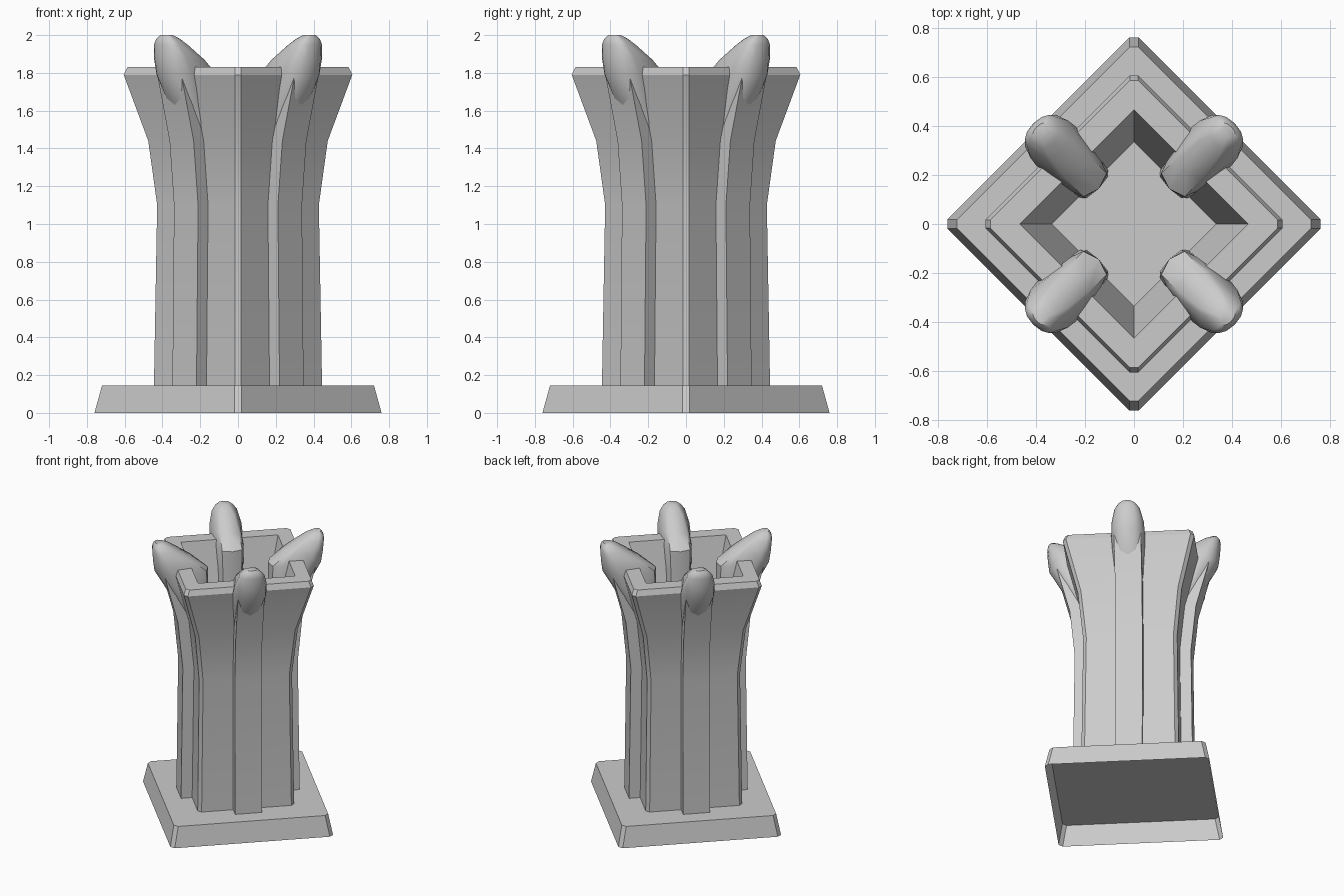
import bpy, bmesh, math
from mathutils import Matrix

cube = bpy.data.objects.get("Cube")
if cube:
    bpy.data.objects.remove(cube)

stone = bpy.data.materials.new("grey_stone")
stone.use_nodes = True
COLOUR = (0.6, 0.6, 0.6, 1)
stone.diffuse_color = COLOUR
stone.node_tree.nodes["Principled BSDF"].inputs["Base Color"].default_value = COLOUR


def loft(name, rings, turn=0.0, bottom=False, smooth=30):
    """Skin a stack of equal-length point rings, closed on top."""
    bm = bmesh.new()
    loops = [[bm.verts.new(p) for p in ring] for ring in rings]
    n = len(loops[0])
    for a, b in zip(loops, loops[1:]):
        for i in range(n):
            j = (i + 1) % n
            bm.faces.new((a[i], a[j], b[j], b[i]))
    if bottom:
        bm.faces.new(loops[0][::-1])
    bm.faces.new(loops[-1])
    bmesh.ops.remove_doubles(bm, verts=bm.verts, dist=0.0005)
    bmesh.ops.recalc_face_normals(bm, faces=bm.faces)
    bm.transform(Matrix.Rotation(turn, 4, "Z"))
    mesh = bpy.data.meshes.new(name)
    bm.to_mesh(mesh)
    bm.free()
    mesh.materials.append(stone)
    obj = bpy.data.objects.new(name, mesh)
    bpy.context.collection.objects.link(obj)
    bpy.ops.object.select_all(action="DESELECT")
    obj.select_set(True)
    bpy.context.view_layer.objects.active = obj
    bpy.ops.object.shade_smooth_by_angle(angle=math.radians(smooth))


def diamond(c, z, b):
    """Diamond with corners at distance c, each cut flat to half-width b."""
    return [(c, -b, z), (c, b, z), (b, c, z), (-b, c, z),
            (-c, b, z), (-c, -b, z), (-b, -c, z), (b, -c, z)]


# Plinth, open underneath
loft("plinth", [diamond(0.76, 0, 0.018), diamond(0.72, 0.145, 0.018)])

# Hollow flared tower: corner distance and height up the outside
flare = [(0.445, 0.145), (0.428, 1.1), (0.475, 1.44), (0.605, 1.79), (0.585, 1.83)]
inside = [(0.465, 1.83), (0.335, 1.43)]
loft("tower", [diamond(c, z, 0.016) for c, z in flare]
     + [diamond(c, z, 0) for c, z in inside])

# Half outline of a prong: fraction along its depth, fraction of its width
HALF = [(0, 0), (0.06, 0.6), (0.2, 0.76), (0.68, 1), (0.86, 0.84), (0.96, 0.5), (1, 0)]
OUTLINE = HALF + [(u, -t) for u, t in HALF[-2:0:-1]]


def section(z, r_in, r_out, width):
    return [(r_in + u * (r_out - r_in), t * width, z) for u, t in OUTLINE]


# Height, inner reach, outer reach, half-width, from the inner floor to the tip
prong_steps = [(1.42, 0.203, 0.34, 0.105), (1.63, 0.203, 0.472, 0.105),
               (1.79, 0.203, 0.565, 0.113), (1.87, 0.3, 0.575, 0.108),
               (1.95, 0.42, 0.58, 0.085), (1.98, 0.465, 0.575, 0.062),
               (2.0, 0.505, 0.56, 0.035)]

RIB_HALF = 0.09
sides = ["back_left", "back_right", "front_right", "front_left"]
for k, side in enumerate(sides):
    turn = math.radians(45 + 90 * k)

    # Rib standing proud of the wall and following its flare
    rings = []
    for c, z in flare:
        outer = (c + 0.122) / math.sqrt(2)
        inner = outer - 0.12
        rings.append([(inner, -RIB_HALF, z), (outer, -RIB_HALF, z),
                      (outer, RIB_HALF, z), (inner, RIB_HALF, z)])
    loft("rib_" + side, rings, turn)

    # Pointed prong growing from a rounded pier inside the wall
    loft("prong_" + side, [section(*s) for s in prong_steps], turn,
         bottom=True, smooth=40)
